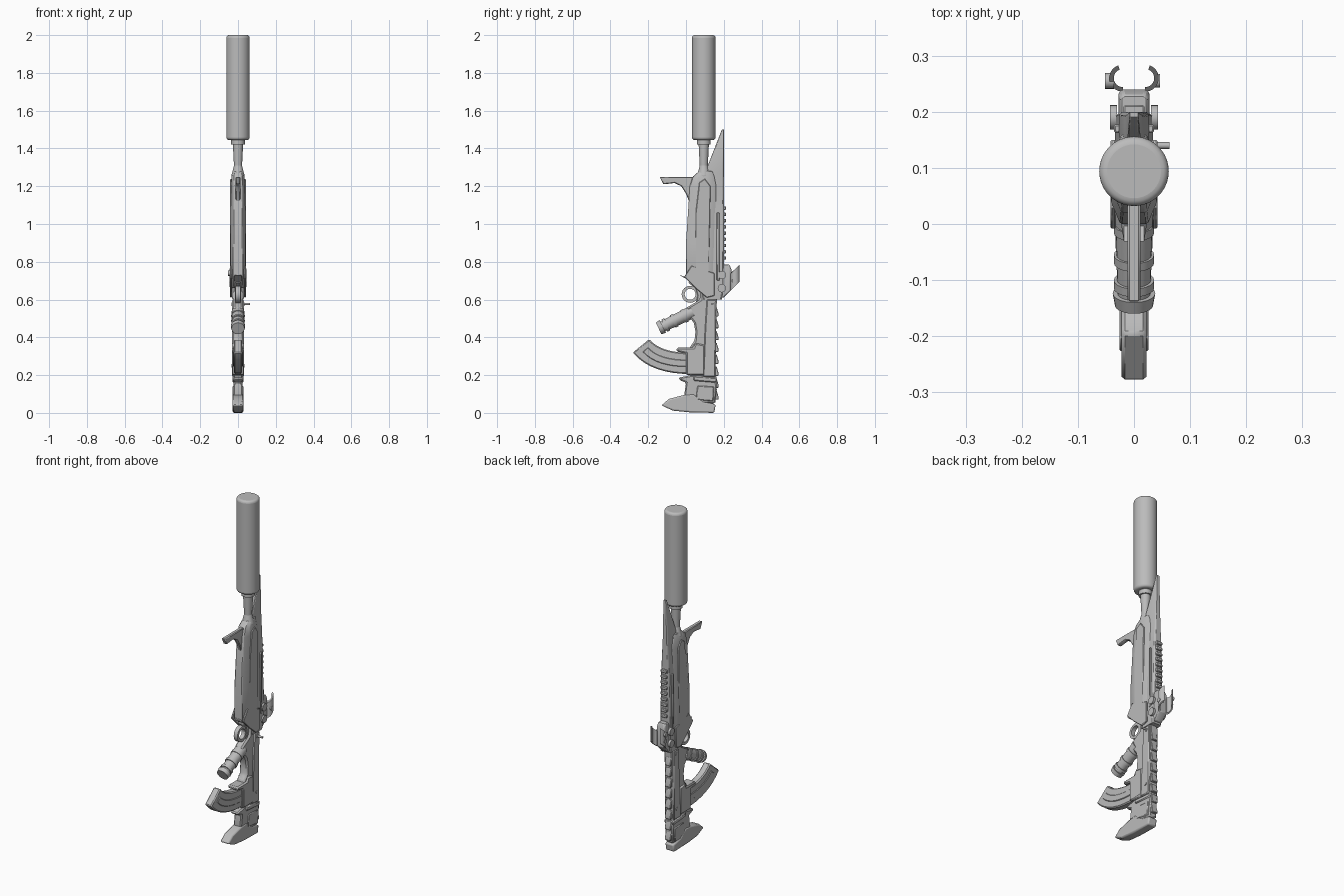
import bpy, bmesh
from math import sin, cos, radians
from mathutils import Vector, Matrix

if "Cube" in bpy.data.objects:
    bpy.data.objects.remove(bpy.data.objects["Cube"])

grey = bpy.data.materials.new("matte grey")
grey.use_nodes = True
grey.diffuse_color = (.5, .5, .5, 1)
grey.node_tree.nodes["Principled BSDF"].inputs["Base Color"].default_value = grey.diffuse_color

SIDES = ((-1, "right"), (1, "left"))


def finish(name, bm, bevel=0, segments=1):
    """Turn a mesh into a shaded object with chamfered edges."""
    bmesh.ops.recalc_face_normals(bm, faces=bm.faces)
    mesh = bpy.data.meshes.new(name)
    bm.to_mesh(mesh)
    bm.free()
    mesh.materials.append(grey)
    part = bpy.data.objects.new(name, mesh)
    bpy.context.collection.objects.link(part)
    bpy.ops.object.select_all(action="DESELECT")
    part.select_set(True)
    bpy.context.view_layer.objects.active = part
    bpy.ops.object.shade_smooth_by_angle(angle=radians(35))
    if bevel:
        chamfer = part.modifiers.new("edge chamfer", "BEVEL")
        chamfer.width, chamfer.segments = bevel, segments


def skin(name, rings, bevel=0, segments=1):
    """Join rings of points into a closed solid."""
    bm = bmesh.new()
    loops = [[bm.verts.new(point) for point in ring] for ring in rings]
    for lower, upper in zip(loops, loops[1:]):
        for i in range(len(lower)):
            bm.faces.new((lower[i - 1], lower[i], upper[i], upper[i - 1]))
    bm.faces.new(loops[0][::-1])
    bm.faces.new(loops[-1])
    finish(name, bm, bevel, segments)


def plate(name, half_width, outline, bevel=.005, x=0, segments=1):
    """Give a side outline in y and z a thickness across x."""
    rings = [[(x + edge, y, z) for y, z in outline] for edge in (-half_width, half_width)]
    skin(name, rings, bevel, segments)


def box(name, centre, size, bevel=.003):
    bm = bmesh.new()
    bmesh.ops.create_cube(bm, size=1)
    bm.transform(Matrix.Translation(centre) @ Matrix.Diagonal((*size, 1)))
    finish(name, bm, bevel)


def loft(name, sections, corner_x, corner_y):
    """Stack eight-sided sections, each a height, front, back and half width."""
    rings = []
    for z, front, back, wide in sections:
        cut, narrow = (back - front) * corner_y, wide * (1 - corner_x)
        half = [(narrow, front), (wide, front + cut), (wide, back - cut), (narrow, back)]
        rings.append([(x, y, z) for x, y in half] + [(-x, y, z) for x, y in reversed(half)])
    skin(name, rings, .003)


def rod(name, start, end, radius, end_radius=None, sides=20, bevel=0, segments=1):
    start, end = Vector(start), Vector(end)
    bm = bmesh.new()
    bmesh.ops.create_cone(bm, cap_ends=True, segments=sides, radius1=radius,
                          radius2=end_radius or radius, depth=(end - start).length)
    turn = Vector((0, 0, 1)).rotation_difference(end - start).to_matrix().to_4x4()
    bm.transform(Matrix.Translation((start + end) / 2) @ turn)
    finish(name, bm, bevel, segments)


def upright(name, bottom, top, radius, end_radius=None, **options):
    """A rod along the bore line."""
    bore = .094
    rod(name, (0, bore, bottom), (0, bore, top), radius, end_radius, **options)


def hoop(name, place, radius, thick, half, first, last, steps=24):
    """Sweep a flat band along an arc; place maps arc space into the model."""
    rings = []
    for i in range(steps + 1):
        angle = radians(first + (last - first) * i / steps)
        inner, outer = radius - thick, radius + thick
        rings.append([place(r * cos(angle), r * sin(angle), across) for r, across in
                      ((inner, -half), (outer, -half), (outer, half), (inner, half))])
    skin(name, rings)


def bent_bar(name, start, pull, end, thick, half_width, bevel, steps=8):
    """Sweep a rectangle along a curve in the side plane."""
    start, pull, end = (Vector((0, *point)) for point in (start, pull, end))
    rings = []
    for i in range(steps + 1):
        t = i / steps
        first, second = start.lerp(pull, t), pull.lerp(end, t)
        middle, along = first.lerp(second, t), (second - first).normalized()
        out = Vector((0, -along.z, along.y)) * thick
        across = Vector((half_width, 0, 0))
        rings.append([middle + out + across, middle + out - across,
                      middle - out - across, middle - out + across])
    skin(name, rings, bevel)


# Long can at the top and the neck that carries it
upright("end_can", 1.445, 2, .062, sides=40, bevel=.014, segments=4)
upright("neck_collar", 1.42, 1.46, .036)
upright("neck", 1.3, 1.42, .021, .027)
upright("neck_taper", 1.26, 1.31, .034, .021)
upright("neck_base", 1.2, 1.26, .034)

# Long casing, rear spine and pointed fin
loft("casing", [(.66, .06, .16, .034), (.72, 0, .16, .041), (.9, 0, .16, .041),
                (1.2, .02, .16, .037), (1.25, .035, .15, .034), (1.28, .07, .14, .026)],
     corner_x=.4, corner_y=.25)
loft("spine", [(.6, .09, .19, .03), (.66, .08, .2, .034), (.75, .12, .2, .032),
               (1.05, .13, .2, .027), (1.27, .1, .2, .016), (1.5, .19, .2, .008)],
     corner_x=.25, corner_y=.08)
plate("casing_tip", .022, [(-.035, .73), (.05, .68), (.05, .77), (0, .76), (0, .72)])
for s, side in SIDES:
    plate(side + "_casing_panel", .004, [(.05, .72), (.12, .68), (.13, 1.2), (.1, 1.24),
                                         (.07, 1.22), (.05, 1.05)], .003, s * .038)
    plate(side + "_lower_flange", .005, [(-.01, .72), (.05, .66), (.11, .61), (.15, .62),
                                         (.15, .74), (.03, .78)], .003, s * .037)
    box(side + "_spine_strip", (s * .03, .17, .88), (.012, .015, .36))
    for z in (.66, .73):
        rod(side + "_spine_stud", (s * .03, .19, z), (s * .043, .19, z), .022)
for i in range(9):
    box("rail_tooth", (0, .2, .82 + i * .033), (.038, .024, .018))

# Hook on the front of the casing
plate("front_hook", .012, [(.05, 1.25), (-.06, 1.25), (-.14, 1.25), (-.12, 1.21), (-.06, 1.217),
                           (-.025, 1.2), (0, 1.16), (.02, 1.11), (.05, 1.11)], .004)

# Sight with two curled prongs, screws and a lever below
loft("sight_base", [(.61, .18, .2, .024), (.65, .18, .24, .028),
                    (.76, .18, .24, .028), (.785, .18, .23, .024)], .25, .1)
for s, side in SIDES:
    hoop(side + "_sight_prong", lambda u, v, w: (s * (.02 + u), .26 + v, .715 + w + v),
         .02, .004, .045, -90, 70)
    rod(side + "_sight_screw", (s * .036, .255, .7), (s * .046, .255, .7), .012)
rod("sight_knob", (-.036, .255, .74), (-.052, .255, .74), .014)
rod("side_lever", (.02, .14, .577), (.063, .14, .577), .006)

# Receiver with its cover, magazine well and pins
plate("receiver", .026, [(.08, .69), (.075, .6), (0, .555), (.02, .505), (.042, .475), (.05, .43),
                         (.045, .38), (.02, .35), (.02, .19), (.155, .19), (.165, .69)], .009)
plate("receiver_cover", .031, [(.09, .19), (.155, .19), (.16, .6), (.11, .6), (.1, .44)])
plate("magazine_well", .033, [(0, .2), (.1, .2), (.1, .36), (.05, .37), (.04, .345),
                              (-.05, .345), (-.05, .325), (0, .315)], .007)
for y, z in ((.135, .575), (.13, .25)):
    rod("receiver_pin", (-.035, y, z), (.035, y, z), .009)

# Guard ring and the bridge behind it
hoop("guard_ring", lambda u, v, w: (w, .022 + u, .628 + v), .037, .008, .012, 0, 360)
plate("guard_bridge", .016, [(.05, .57), (.09, .57), (.09, .7), (.01, .69), (.05, .66), (.06, .62)])

# Slanted hand grip with bands and a cap
grip_top, grip_end = Vector((0, .035, .535)), Vector((0, -.145, .447))
rod("hand_grip", grip_top, grip_end, .034, .029)
for t in (.2, .5, .75):
    rod("grip_band", grip_top.lerp(grip_end, t), grip_top.lerp(grip_end, t + .08), .036)
rod("grip_cap", grip_top.lerp(grip_end, .88), grip_end, .038, .034)

# Curved magazine, its raised rib and catch
bent_bar("magazine", (.03, .262), (-.16, .26), (-.238, .355), .056, .022, .006)
bent_bar("magazine_rib", (.02, .262), (-.15, .26), (-.215, .335), .018, .026, .003)
box("magazine_catch", (0, -.02, .335), (.036, .05, .02))

# Stock with a band and side pads, and the foot-shaped butt
plate("stock", .025, [(-.04, .187), (-.035, .174), (0, .16), (-.01, .09), (0, .05),
                      (.155, .05), (.163, .12), (.16, .2), (.03, .2)], .007)
plate("butt", .028, [(-.13, .04), (-.07, .012), (.02, .003), (.15, 0), (.157, .045), (.09, .06),
                     (.04, .1), (-.01, .095), (-.09, .074)], .008, segments=2)
plate("stock_band", .03, [(.04, .17), (.16, .16), (.165, .185), (.04, .195)])
plate("stock_side_pad", .029, [(.05, .07), (.145, .06), (.15, .14), (.06, .145)])

# Stepped ribs along the back edge
for i in range(8):
    base = .07 + i * .063
    plate("back_rib", .019, [(.145, base), (.172, base), (.172, base + .016),
                             (.162, base + .05), (.145, base + .05)], .003)
